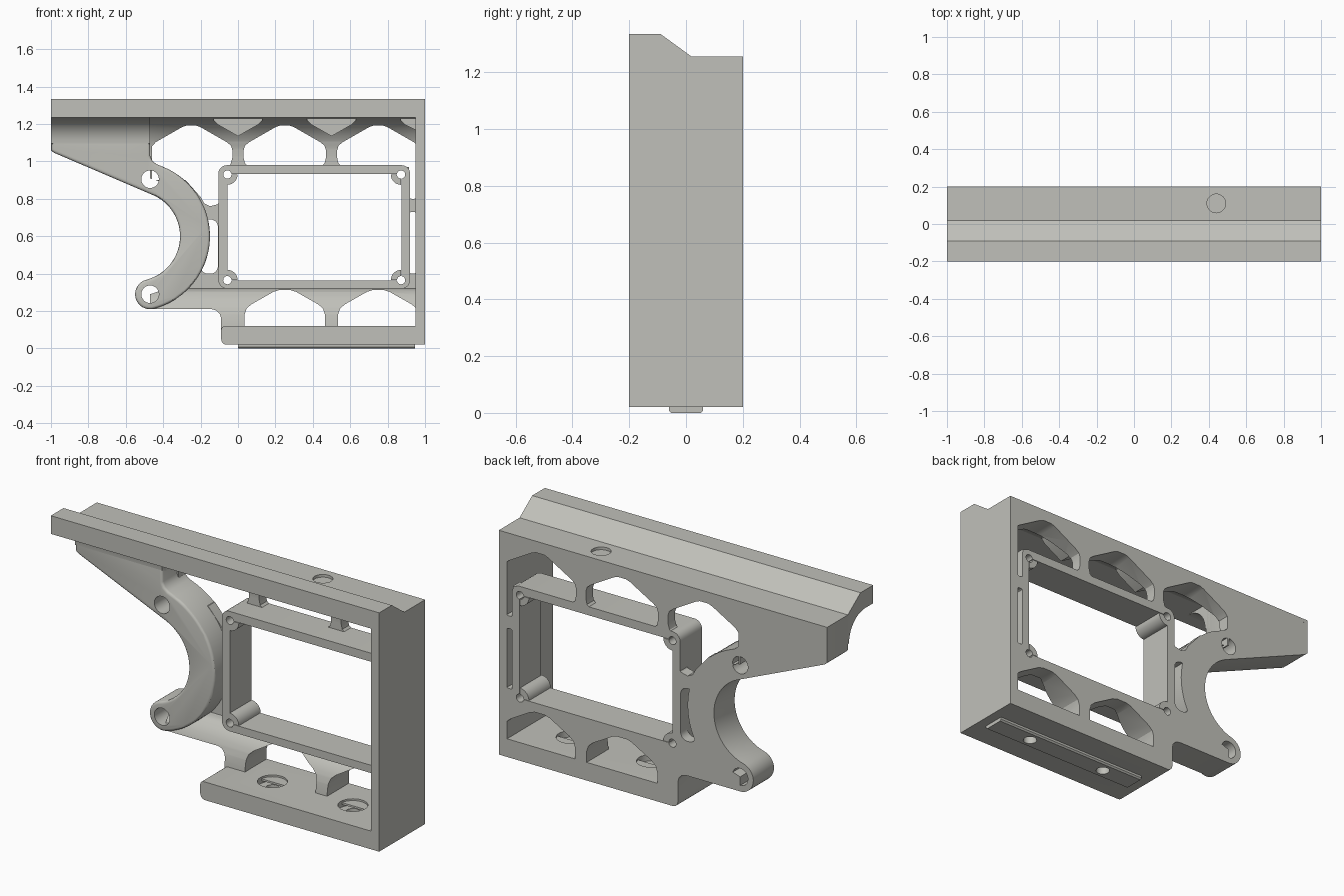
import bpy, bmesh, math
from mathutils import Vector

if "Cube" in bpy.data.objects:
    bpy.data.objects.remove(bpy.data.objects["Cube"])

GREY = bpy.data.materials.new("warm_grey")
GREY.diffuse_color = (0.53, 0.53, 0.49, 1)
GREY.use_nodes = True
GREY.node_tree.nodes["Principled BSDF"].inputs["Base Color"].default_value = GREY.diffuse_color
BACK, FRONT, LIP = 0.2, 0.01, -0.2


def prism(name, pts, a, b, axis='Y', bevel=0.0):
    """Extrude a profile from a to b along Y (points x,z), X (points y,z) or Z (points x,y)."""
    place = {'Y': lambda p, t: (p[0], t, p[1]),
             'X': lambda p, t: (t, p[0], p[1]),
             'Z': lambda p, t: (p[0], p[1], t)}[axis]
    bm = bmesh.new()
    lo = [bm.verts.new(place(p, a)) for p in pts]
    hi = [bm.verts.new(place(p, b)) for p in pts]
    first = bm.faces.new(lo)
    bm.faces.new(hi[::-1])
    n = len(pts)
    for i in range(n):
        j = (i + 1) % n
        bm.faces.new((lo[i], hi[i], hi[j], lo[j]))
    bmesh.ops.recalc_face_normals(bm, faces=bm.faces)
    if bevel:
        bmesh.ops.bevel(bm, geom=list(first.edges), offset=bevel, segments=3,
                        profile=0.5, affect='EDGES', clamp_overlap=True)
    me = bpy.data.meshes.new(name)
    bm.to_mesh(me)
    bm.free()
    me.materials.append(GREY)
    ob = bpy.data.objects.new(name, me)
    bpy.context.collection.objects.link(ob)
    return ob


def arc(cx, cz, r, a0, a1, n=12):
    return [(cx + r * math.cos(math.radians(a0 + (a1 - a0) * i / n)),
             cz + r * math.sin(math.radians(a0 + (a1 - a0) * i / n))) for i in range(n + 1)]


def circle(cx, cz, r, n=32):
    return arc(cx, cz, r, 0, 360, n)[:-1]


def rect(x0, x1, z0, z1, r=0.0):
    if not r:
        return [(x0, z0), (x1, z0), (x1, z1), (x0, z1)]
    return (arc(x0 + r, z0 + r, r, 180, 270, 5) + arc(x1 - r, z0 + r, r, 270, 360, 5)
            + arc(x1 - r, z1 - r, r, 0, 90, 5) + arc(x0 + r, z1 - r, r, 90, 180, 5))


def cut(ob, pts, a=-0.5, b=0.5, axis='Y'):
    tool = prism("cutter", pts, a, b, axis)
    tool.hide_render = True
    m = ob.modifiers.new("cut", 'BOOLEAN')
    m.operation, m.solver, m.object = 'DIFFERENCE', 'EXACT', tool
    bpy.context.view_layer.objects.active = ob
    bpy.ops.object.modifier_apply(modifier=m.name)
    bpy.data.objects.remove(tool, do_unlink=True)


def shift(pts, dx):
    return [(x + dx, z) for x, z in pts]


# Top rail with stepped upper face
rail = prism("top_rail", [(LIP, 1.335), (-0.09, 1.335), (0.02, 1.255), (BACK, 1.255),
                          (BACK, 1.235), (LIP, 1.235)], -1, 1, 'X')
cut(rail, circle(0.44, 0.11, 0.05), 1.1, 1.5, 'Z')

# Right end wall
prism("end_wall", rect(0.95, 1.0, 0.02, 1.25), LIP, BACK)

# Bottom plate and its locating strip, with counterbored screw holes
plate = prism("bottom_plate", arc(-0.06, 0.05, 0.03, 180, 270, 5) + [(0.97, 0.02), (0.97, 0.12)]
              + arc(-0.07, 0.10, 0.02, 90, 180, 4), LIP, BACK)
strip = prism("bottom_strip", [(-0.06, 0.025), (-0.06, 0.008), (-0.052, 0), (0.052, 0),
                               (0.06, 0.008), (0.06, 0.025)], 0, 0.945, 'X')
for x in (0.21, 0.70):
    cut(plate, circle(x, 0, 0.075), 0.085, 0.3, 'Z')
    cut(plate, circle(x, 0, 0.035), -0.1, 0.3, 'Z')
    cut(strip, circle(x, 0, 0.035), -0.1, 0.3, 'Z')

# Truss web: thin in the middle, flaring into the rail and plate
low = [(FRONT + 0.13 * (1 - math.cos(t)), 0.32 - 0.22 * (1 - math.sin(t)))
       for t in [math.pi / 2 * i / 8 for i in range(9)]]
web = prism("truss_web", [(BACK, 0.10)] + low
            + [(p[0], p[1]) for p in [(0.14 - 0.19 * (1 - math.cos(t)), 1.03 + 0.21 * math.sin(t))
               for t in [math.pi / 2 * i / 8 for i in range(9)]]]
            + [(BACK, 1.24)], -0.47, 0.96, 'X')
upper = [(0.06, 0.97), (0.037, 0.99), (0.03, 1.02), (0.03, 1.06), (0.038, 1.085), (0.06, 1.103),
         (0.20, 1.183), (0.225, 1.192), (0.275, 1.192), (0.30, 1.183), (0.44, 1.103),
         (0.462, 1.085), (0.47, 1.06), (0.47, 1.02), (0.463, 0.99), (0.44, 0.97)]
lower = [(0.035, 0.11), (0.035, 0.18), (0.045, 0.212), (0.07, 0.235), (0.19, 0.303),
         (0.22, 0.312), (0.28, 0.312), (0.31, 0.303), (0.43, 0.235), (0.455, 0.212),
         (0.465, 0.18), (0.465, 0.11)]
for dx in (0, 0.5):
    cut(web, shift(upper, dx))
    cut(web, shift(lower, dx))
# Left upper hole runs down beside the frame
cut(web, [(-0.46, 0.9), (-0.46, 1.08), (-0.44, 1.103), (-0.30, 1.183), (-0.275, 1.192),
          (-0.225, 1.192), (-0.20, 1.183), (-0.06, 1.103), (-0.038, 1.085), (-0.03, 1.06),
          (-0.03, 1.02), (-0.04, 0.985), (-0.07, 0.96), (-0.09, 0.96), (-0.09, 0.79),
          (-0.11, 0.77), (-0.15, 0.76), (-0.18, 0.775), (-0.2, 0.81), (-0.28, 0.9)])
cut(web, rect(-0.08, 0.90, 0.34, 0.96))                      # inside the frame
cut(web, rect(-0.2, -0.107, 0.40, 0.69, 0.04))               # slot by the hook
cut(web, rect(0.915, 0.955, 0.40, 0.73, 0.015))              # slots by the end wall
cut(web, rect(0.915, 0.955, 0.80, 0.99, 0.015))
cut(web, circle(-0.55, 0.6, 0.32, 64))                       # hook opening
cut(web, [(-0.7, 0.0), (-0.09, 0.0), (-0.09, 0.16), (-0.097, 0.185), (-0.115, 0.203),
          (-0.14, 0.21), (-0.7, 0.21)])

# Pointed gussets hanging under the rail between the holes
for x in (0, 0.5):
    prism("rail_gusset", shift([(-0.13, 1.24), (-0.13, 1.22), (-0.11, 1.198), (0, 1.135),
                                (0.11, 1.198), (0.13, 1.22), (0.13, 1.24)], x), FRONT, 0.18)
prism("rail_gusset", [(0.87, 1.24), (0.87, 1.22), (0.89, 1.198), (0.955, 1.165), (0.955, 1.24)],
      FRONT, 0.18)

# Rectangular frame with four screw bosses
frame = prism("frame", rect(-0.105, 0.92, 0.32, 0.98, 0.045), FRONT, BACK)
cut(frame, rect(-0.057, 0.875, 0.363, 0.933))
for x in (-0.057, 0.872):
    for z in (0.365, 0.93):
        cut(frame, circle(x, z, 0.022, 24))
        sx, sz = (1 if x < 0 else -1), (1 if z < 0.6 else -1)
        ang = math.degrees(math.atan2(sz, sx))
        # quarter-round boss inside each frame corner
        boss = prism("frame_boss", [(x, z)] + arc(x, z, 0.055, ang - 45, ang + 45, 10), FRONT, BACK)
        cut(boss, circle(x, z, 0.022, 24))

# Arm and hook in one outline, with softened front edges
hook = prism("arm_and_hook",
             [(-0.47, 1.25), (-1, 1.25), (-1, 1.06), (-0.985, 1.047)]
             + arc(-0.55, 0.6, 0.24, 68, -75.3, 32)
             + arc(-0.47, 0.29, 0.08, 104.7, 284.7, 20)[1:-1]
             + arc(-0.55, 0.6, 0.40, -75.3, 67, 36)
             + [(-0.435, 0.985), (-0.458, 1.003), (-0.47, 1.03)],
             FRONT, BACK, bevel=0.014)
for z in (0.29, 0.905):
    cut(hook, circle(-0.47, z, 0.047))

# Cove between arm and rail
prism("arm_cove", [(0.05, 1.24), (0.05, 1.08)] + arc(-0.13, 1.095, 0.14, 0, 90, 10), -1, -0.47, 'X')

# Smooth curved walls, keep hard edges
bpy.ops.object.select_all(action='DESELECT')
for ob in bpy.context.scene.objects:
    ob.select_set(True)
    bpy.context.view_layer.objects.active = ob
bpy.ops.object.shade_smooth_by_angle(angle=math.radians(30))
